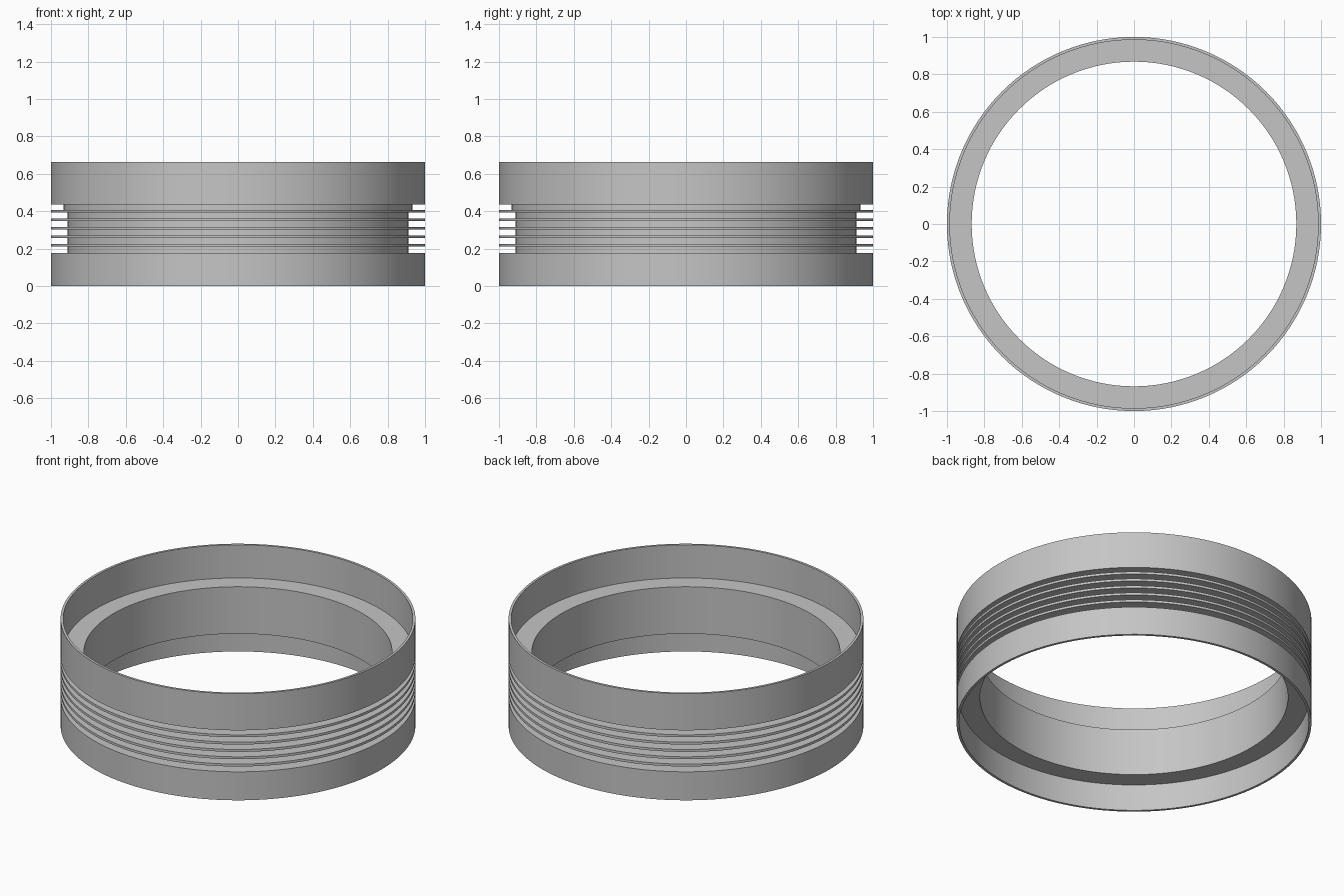
import bpy
import bmesh
from math import radians, tau
from mathutils import Matrix

default_cube = bpy.data.objects.get("Cube")
if default_cube:
    bpy.data.objects.remove(default_cube, do_unlink=True)

# Single grey material
grey = bpy.data.materials.new("plain grey")
grey.use_nodes = True
colour = (0.56, 0.56, 0.56, 1)
grey.diffuse_color = colour
grey.node_tree.nodes["Principled BSDF"].inputs["Base Color"].default_value = colour

SEGMENTS = 128
OUTER, LIP, BORE = 1.0, 0.985, 0.868      # outer wall, thin lip inside, centre hole
GROOVE, TOP_GROOVE = 0.912, 0.932         # groove floors
HEIGHT, UPPER_SHELF, LOWER_SHELF = 0.663, 0.457, 0.165
BAND_TOP, BAND_BOTTOM = 0.177, 0.435      # lower band top, upper band underside
FIN_COUNT, FIN_START, FIN_STEP, FIN_THICK = 5, 0.21, 0.0455, 0.015


def revolve(name, profile):
    """Turn a closed (radius, height) outline around the z axis."""
    bm = bmesh.new()
    rings = []
    for i in range(SEGMENTS):
        turn = Matrix.Rotation(tau * i / SEGMENTS, 3, "Z")
        rings.append([bm.verts.new(turn @ v) for v in
                      (Matrix.Identity(3) @ bm_point(r, z) for r, z in profile)])
    for i, ring in enumerate(rings):
        after = rings[(i + 1) % SEGMENTS]
        for j in range(len(profile)):
            k = (j + 1) % len(profile)
            bm.faces.new((ring[j], after[j], after[k], ring[k]))
    bmesh.ops.recalc_face_normals(bm, faces=bm.faces)
    mesh = bpy.data.meshes.new(name)
    bm.to_mesh(mesh)
    bm.free()
    mesh.materials.append(grey)
    obj = bpy.data.objects.new(name, mesh)
    bpy.context.collection.objects.link(obj)
    bpy.ops.object.select_all(action="DESELECT")
    obj.select_set(True)
    bpy.context.view_layer.objects.active = obj
    bpy.ops.object.shade_smooth_by_angle(angle=radians(30))
    return obj


def bm_point(r, z):
    return Matrix.Translation((r, 0, z)).translation


# Lower band with its thin skirt
outline = [(LIP, 0), (OUTER, 0), (OUTER, BAND_TOP), (GROOVE, BAND_TOP)]

# Fins between the grooves; the topmost groove is shallower
for n in range(FIN_COUNT):
    low = FIN_START + n * FIN_STEP
    high = low + FIN_THICK
    above = TOP_GROOVE if n == FIN_COUNT - 1 else GROOVE
    outline += [(GROOVE, low), (OUTER, low), (OUTER, high), (above, high)]

# Upper band, thin lip, and the stepped bore
outline += [(TOP_GROOVE, BAND_BOTTOM), (OUTER, BAND_BOTTOM), (OUTER, HEIGHT),
            (LIP, HEIGHT), (LIP, UPPER_SHELF), (BORE, UPPER_SHELF),
            (BORE, LOWER_SHELF), (LIP, LOWER_SHELF)]

revolve("grooved_ring", outline)
